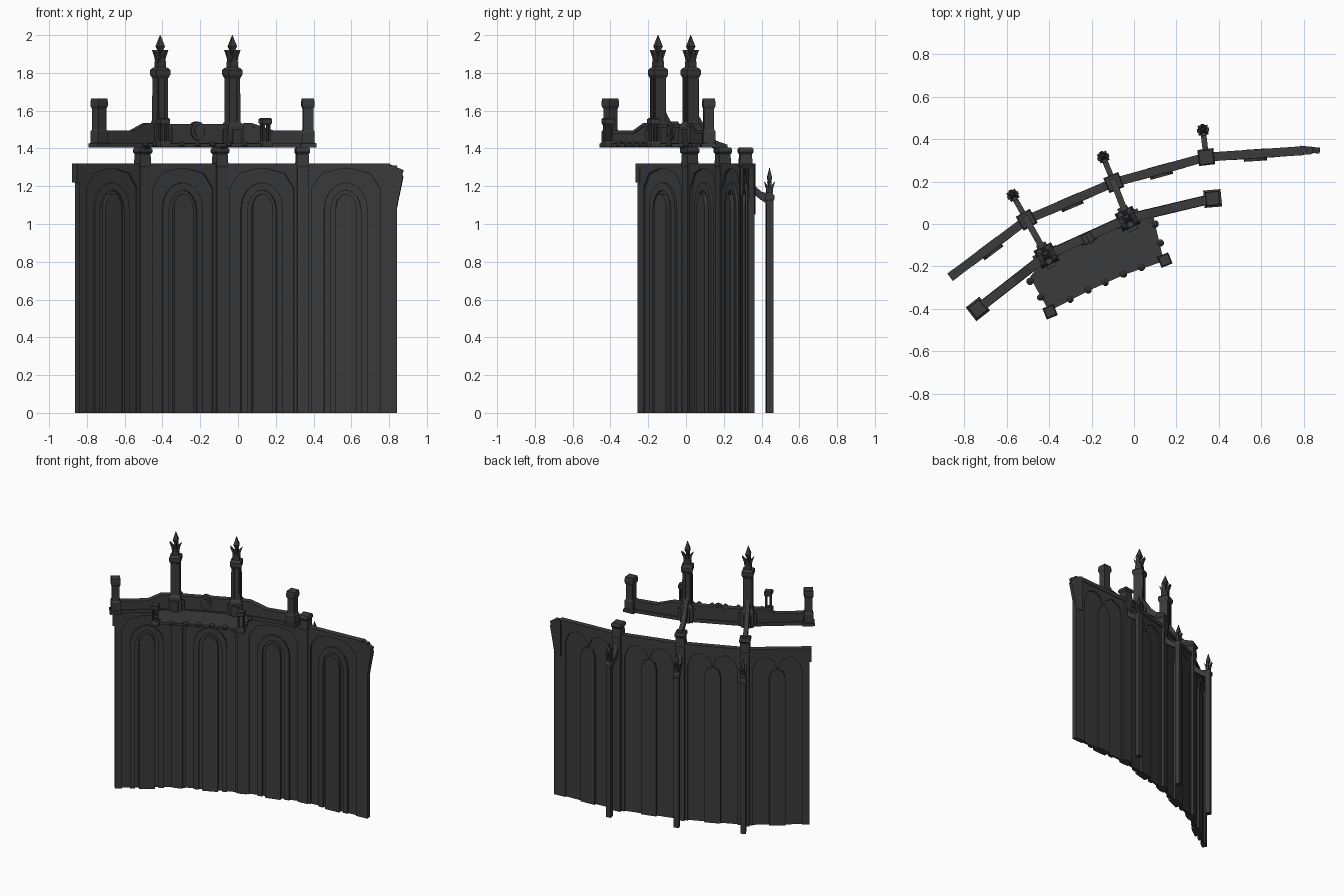
import bpy, bmesh, math
from mathutils import Matrix, Vector

old = bpy.data.objects.get("Cube")
if old:
    bpy.data.objects.remove(old, do_unlink=True)

stone = bpy.data.materials.new("dark_stone")
stone.use_nodes = True
COLOUR = (0.043, 0.043, 0.043, 1)
stone.diffuse_color = COLOUR
stone.node_tree.nodes["Principled BSDF"].inputs["Base Color"].default_value = COLOUR


def finish(name, bm, matrix):
    bmesh.ops.recalc_face_normals(bm, faces=bm.faces)
    mesh = bpy.data.meshes.new(name)
    bm.to_mesh(mesh)
    bm.free()
    mesh.materials.append(stone)
    ob = bpy.data.objects.new(name, mesh)
    ob.matrix_world = matrix
    bpy.context.collection.objects.link(ob)


def frame(a, b):
    """Local x runs from a to b in plan, local y points to the back."""
    d = Vector(b) - Vector(a)
    m = Matrix.Translation((a[0], a[1], 0)) @ Matrix.Rotation(math.atan2(d.y, d.x), 4, "Z")
    return m, d.length


def prism(name, outline, y0, y1, matrix):
    """Extrude an (x, z) outline between two depths."""
    bm = bmesh.new()
    face = bm.faces.new([bm.verts.new((x, y0, z)) for x, z in outline])
    moved = bmesh.ops.extrude_face_region(bm, geom=[face], use_keep_orig=True)["geom"]
    bmesh.ops.translate(bm, vec=(0, y1 - y0, 0),
                        verts=[v for v in moved if isinstance(v, bmesh.types.BMVert)])
    finish(name, bm, matrix)


def box(name, x0, x1, y0, y1, z0, z1, matrix):
    prism(name, [(x0, z0), (x1, z0), (x1, z1), (x0, z1)], y0, y1, matrix)


def stack(name, centre, angle, levels, sides=4):
    """Loft of polygons: levels are (height, half width)."""
    bm = bmesh.new()
    rings = []
    for z, w in levels:
        r = w / math.cos(math.pi / sides)
        rings.append([bm.verts.new((r * math.cos((i + 0.5) * math.tau / sides),
                                    r * math.sin((i + 0.5) * math.tau / sides), z))
                      for i in range(sides)])
    for low, high in zip(rings, rings[1:]):
        for i in range(sides):
            j = (i + 1) % sides
            bm.faces.new((low[i], low[j], high[j], high[i]))
    bm.faces.new(rings[0])
    bm.faces.new(rings[-1])
    finish(name, bm, Matrix.Translation((*centre, 0)) @ Matrix.Rotation(angle, 4, "Z"))


def arch(x0, x1, spring, top, n=8):
    """Arched line from left foot to right foot."""
    mid, half = (x0 + x1) / 2, (x1 - x0) / 2
    curve = [(mid - half * math.cos(math.pi * i / n),
              spring + (top - spring) * math.sin(math.pi * i / n)) for i in range(n + 1)]
    return [(x0, 0)] + curve + [(x1, 0)]


def finial(name, centre, angle, z, wide, tall):
    """Leaf crown with a pointed bud."""
    leaf = [(0.008, 0), (0.024, 0.005), (0.027, 0.03), (0.042, 0.07), (0.022, 0.052), (0.008, 0.03)]
    for i in range(4):
        m = Matrix.Translation((*centre, z)) @ Matrix.Rotation(angle + i * math.pi / 2, 4, "Z")
        prism(name + "_leaf", [(x * wide, h * tall) for x, h in leaf],
              -0.013 * wide, 0.013 * wide, m)
    stack(name + "_bud", centre, angle,
          [(z + h * tall, w * wide) for h, w in
           ((0, 0.021), (0.035, 0.012), (0.055, 0.006), (0.09, 0.019), (0.15, 0.001))])


# Curved wall made of four straight bays
corners = [(-0.853, -0.241), (-0.505, 0.02), (-0.095, 0.195), (0.34, 0.315), (0.84, 0.348)]
for a, b in zip(corners, corners[1:]):
    m, length = frame(a, b)
    bay = length - 0.04 if b == corners[-1] else length
    mid = bay / 2
    box("wall_core", 0, length, -0.008, 0.006, 0, 1.3, m)
    box("wall_coping", -0.01, bay, -0.021, 0.021, 1.29, 1.32, m)
    # Stepped arches on the front
    edge = 0.05
    rim = [(length, 0), (length, 1.31), (0, 1.31)]
    outer = arch(edge, bay - edge, 1.19, 1.3, 4)
    prism("bay_surround", [(0, 0)] + outer + rim, -0.019, 0, m)
    ring = arch(mid - 0.115, mid + 0.115, 1.08, 1.22)
    hole = arch(mid - 0.08, mid + 0.08, 1.07, 1.18)
    prism("arch_moulding", ring + hole[::-1], -0.022, 0, m)
    prism("arch_panel", arch(mid - 0.055, mid + 0.055, 1.08, 1.16), -0.034, 0, m)
    # Scalloped head and central rib on the back
    twins = arch(edge, mid, 1.16, 1.26, 4)[:-1] + arch(mid, bay - edge, 1.16, 1.26, 4)[2:]
    prism("back_surround", [(0, 0)] + twins + rim, 0, 0.016, m)
    prism("back_rib", arch(mid - 0.055, mid + 0.055, 1.1, 1.17, 4), 0, 0.022, m)

# Wall ends
m, length = frame(*corners[:2])
box("wall_end_block", -0.016, 0.02, -0.022, 0.022, 1.22, 1.32, m)
m, length = frame((0.78, 0.355), (0.875, 0.345))
prism("wall_end_bracket", [(0, 1.32), (0.015, 1.32), (length, 1.285), (length - 0.007, 1.26),
                           (length, 1.25), (0.07, 1.13), (0.055, 1.05), (0, 1.05)], -0.014, 0.014, m)

# Upper parapet line
parapet = [(-0.735, -0.4), (-0.412, -0.148), (-0.03, 0.025), (0.37, 0.12)]
pillars = parapet[1:3]

# Piers, rear posts and flying struts
posts = [(-0.57, 0.135), (-0.145, 0.315), (0.325, 0.442)]
for i, (pier, post) in enumerate(zip(corners[1:4], posts)):
    m, reach = frame(pier, post)
    turn = math.atan2(post[1] - pier[1], post[0] - pier[0])
    stack("wall_pier", pier, turn, [(0, 0.03), (1.3, 0.03), (1.31, 0.034), (1.37, 0.031),
                                    (1.38, 0.038), (1.395, 0.038), (1.405, 0.032)])
    prism("lower_strut", [(0.02, 1.26), (0.05, 1.2), (0.085, 1.17), (reach, 1.16),
                          (reach, 1.1), (0.08, 1.13), (0.05, 1.155), (0.02, 1.18)], -0.013, 0.013, m)
    stack("rear_post", post, turn, [(0, 0.018), (1.12, 0.018), (1.13, 0.023),
                                    (1.15, 0.023), (1.165, 0.013)])
    finial("rear_post", post, turn, 1.16, 0.68, 0.93)
    if i < 2:
        m, reach = frame(pier, pillars[i])
        prism("flying_strut", [(-0.02, 1.38), (0.05, 1.4), (0.1, 1.44), (reach, 1.5), (reach, 1.67),
                               (0.14, 1.57), (0.09, 1.49), (0.04, 1.44), (-0.02, 1.42)],
              -0.015, 0.015, m)

# Tall pillars
for spot in pillars:
    turn = math.radians(26)
    stack("pillar", spot, turn, [(1.405, 0.042), (1.42, 0.046), (1.52, 0.044), (1.54, 0.032),
                                 (1.77, 0.031), (1.79, 0.04), (1.815, 0.04), (1.825, 0.032),
                                 (1.83, 0.023), (1.86, 0.023)])
    m = Matrix.Translation((*spot, 0)) @ Matrix.Rotation(turn, 4, "Z")
    box("pillar_foot_cross", -0.062, 0.062, -0.025, 0.025, 1.41, 1.5, m)
    box("pillar_foot_front", -0.025, 0.025, -0.062, 0.062, 1.41, 1.5, m)
    for s in (-1, 1):
        box("pillar_strip", s * 0.017 - 0.007, s * 0.017 + 0.007, -0.036, 0.036, 1.54, 1.77, m)
    finial("pillar", spot, turn, 1.85, 1.0, 1.0)

# Parapet walls, swept up towards the pillars
for i, (a, b) in enumerate(zip(parapet, parapet[1:])):
    m, n = frame(a, b)
    if i == 0:
        top = [(n, 1.53), (n - 0.1, 1.535), (n - 0.19, 1.495), (0, 1.495)]
    elif i == 1:
        top = [(n, 1.53), (0, 1.53)]
    else:
        top = [(n, 1.495), (0.22, 1.495), (0.1, 1.535), (0, 1.53)]
    prism("parapet", [(0, 1.41), (n, 1.41)] + top, -0.015, 0.015, m)
    prism("parapet_coping", top + [(x, z - 0.018) for x, z in top[::-1]], -0.021, 0.021, m)
    box("parapet_base", -0.03 if i == 0 else 0, n + 0.04 if i == 2 else n,
        -0.023, 0.023, 1.405, 1.43, m)
    if i == 1:
        # Round crest in the middle
        for name, size, depth in (("crest", 0.04, 0.027), ("crest_centre", 0.024, 0.034)):
            disc = [(n / 2 + size * math.sin(t * math.tau / 12),
                     1.493 + 1.25 * size * math.cos(t * math.tau / 12)) for t in range(12)]
            prism(name, disc, -depth, 0.018, m)

# Parapet end posts
for spot, degrees in ((parapet[0], 38), (parapet[-1], 5)):
    stack("end_post", spot, math.radians(degrees),
          [(1.405, 0.041), (1.425, 0.041), (1.43, 0.033), (1.49, 0.033), (1.5, 0.027),
           (1.61, 0.027), (1.625, 0.033), (1.65, 0.033), (1.655, 0.031), (1.665, 0.031)])

# Balcony floor
outline = [(-0.49, -0.25), (-0.4, -0.41), (-0.215, -0.315), (-0.05, -0.24),
           (0.14, -0.175), (0.09, 0.04), (-0.03, 0.02), (-0.41, -0.15)]
prism("balcony_floor", outline, -1.425, -1.408, Matrix.Rotation(math.radians(-90), 4, "X"))

# Studs along the balcony edge
studs = [(-0.49, -0.27), (-0.44, -0.345), (-0.3, -0.355), (-0.215, -0.312), (-0.135, -0.275),
         (-0.05, -0.237), (0.035, -0.205), (0.125, -0.09), (0.1, 0)]
for spot in studs:
    stack("edge_stud", spot, 0, [(1.408, 0.01), (1.415, 0.016), (1.43, 0.016), (1.44, 0.006)], 8)

# Open lantern posts on the balcony corners
for spot in ((-0.395, -0.413), (0.145, -0.17)):
    turn = math.radians(22)
    stack("lantern_base", spot, turn, [(1.408, 0.028), (1.43, 0.028), (1.44, 0.022)])
    m = Matrix.Translation((*spot, 0)) @ Matrix.Rotation(turn, 4, "Z")
    for sx in (-1, 1):
        for sy in (-1, 1):
            box("lantern_leg", sx * 0.016 - 0.005, sx * 0.016 + 0.005,
                sy * 0.016 - 0.005, sy * 0.016 + 0.005, 1.44, 1.53, m)
    stack("lantern_cap", spot, turn, [(1.525, 0.022), (1.535, 0.027), (1.555, 0.027), (1.56, 0.022)])
